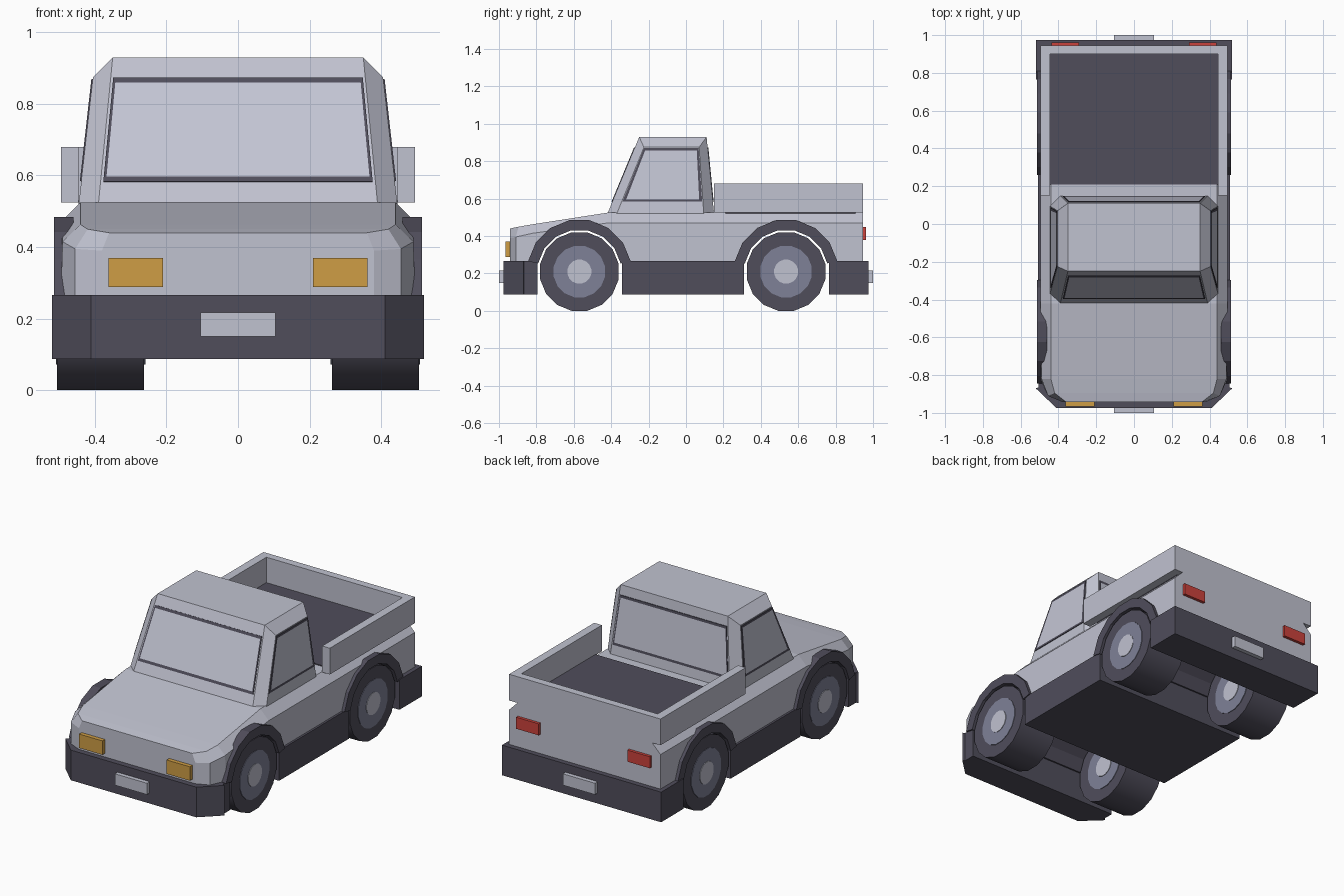
import bpy, bmesh, math
from mathutils import Vector

if "Cube" in bpy.data.objects:
    bpy.data.objects.remove(bpy.data.objects["Cube"])


def material(name, r, g, b):
    m = bpy.data.materials.new(name)
    m.diffuse_color = (r, g, b, 1)
    m.use_nodes = True
    m.node_tree.nodes["Principled BSDF"].inputs["Base Color"].default_value = m.diffuse_color
    return m


PAINT = material("silver paint", 0.53, 0.54, 0.63)
GLASS = material("pale glass", 0.55, 0.56, 0.66)
DARK = material("dark trim", 0.08, 0.075, 0.105)
HUB = material("wheel grey", 0.21, 0.22, 0.31)
AMBER = material("amber lamp", 0.62, 0.34, 0.06)
RED = material("red lamp", 0.6, 0.055, 0.045)

AXLES = (-0.57, 0.535)
AXLE_Z = 0.21


def mesh_object(name, verts, faces, *mats, fix=True):
    me = bpy.data.meshes.new(name)
    me.from_pydata([tuple(v) for v in verts], [], faces)
    if fix:
        bm = bmesh.new()
        bm.from_mesh(me)
        bmesh.ops.recalc_face_normals(bm, faces=bm.faces[:])
        bm.to_mesh(me)
        bm.free()
    for m in mats:
        me.materials.append(m)
    ob = bpy.data.objects.new(name, me)
    bpy.context.collection.objects.link(ob)
    return ob


def prism(name, pts, lo, hi, axis, mat):
    """Extrude an outline: axis 'x' takes (y, z) points, axis 'z' takes (x, y)."""
    n = len(pts)
    place = (lambda p, d: (d, *p)) if axis == 'x' else (lambda p, d: (*p, d))
    verts = [place(p, d) for d in (lo, hi) for p in pts]
    faces = [tuple(range(n)), tuple(range(n, 2 * n))]
    faces += [(i, (i + 1) % n, (i + 1) % n + n, i + n) for i in range(n)]
    return mesh_object(name, verts, faces, mat)


def box(name, x0, x1, y0, y1, z0, z1, mat):
    return prism(name, [(x0, y0), (x1, y0), (x1, y1), (x0, y1)], z0, z1, 'z', mat)


def arc(y, r, count=16):
    """Points of a 16-sided circle around an axle, flat side on top."""
    angles = [math.radians(11.25 + 22.5 * i) for i in range(count)]
    return [(y + r * math.cos(a), AXLE_Z + r * math.sin(a)) for a in angles]


def span(side, a, b):
    return sorted((side * a, side * b))


# Lower body: lofted rings (sill, belt line, top edge) with rounded nose corners
sill = [(0.495, 0.945, 0.265), (0.495, -0.42, 0.265), (0.495, -0.82, 0.265),
        (0.455, -0.91, 0.265), (0.38, -0.942, 0.265)]
belt = [(0.495, 0.945, 0.47), (0.495, -0.42, 0.47), (0.49, -0.82, 0.415),
        (0.455, -0.91, 0.395), (0.38, -0.942, 0.39)]
top = [(0.44, 0.945, 0.525), (0.44, -0.42, 0.525), (0.44, -0.82, 0.463),
       (0.42, -0.895, 0.45), (0.36, -0.942, 0.44)]
verts, faces = [], []
for ring in (sill, belt, top):
    verts += ring + [(-x, y, z) for x, y, z in reversed(ring)]
for k in (0, 10):
    faces += [(k + i, k + (i + 1) % 10, k + 10 + (i + 1) % 10, k + 10 + i)
              for i in range(10)]
for k in (0, 20):
    faces += [(k + i, k + i + 1, k + 8 - i, k + 9 - i) for i in range(4)]
body = mesh_object("body", verts, faces, PAINT, DARK)

# Wheel wells cut right through the body
for y in AXLES:
    cutter = prism("well_cutter", arc(y, 0.225), -0.7, 0.7, 'x', DARK)
    cutter.hide_render = True
    mod = body.modifiers.new("well", 'BOOLEAN')
    mod.operation = 'DIFFERENCE'
    mod.solver = 'EXACT'
    mod.object = cutter
    bpy.context.view_layer.objects.active = body
    bpy.ops.object.modifier_apply(modifier=mod.name)
    bpy.data.objects.remove(cutter)
for p in body.data.polygons:
    p.material_index = 1 if p.normal.z < -0.1 else 0
    near = min(math.hypot(p.center.y - y, p.center.z - AXLE_Z) for y in AXLES)
    if near < 0.23 and abs(p.normal.x) < 0.1:
        p.material_index = 1

# Cab: tapered shell with chamfered corners and roof edges
cab_base = [(0.39, -0.42), (0.445, -0.37), (0.445, 0.095), (0.39, 0.15)]
cab_base += [(-x, y) for x, y in reversed(cab_base)]
cab_side = [(0.405, -0.225), (0.405, 0.07), (-0.405, 0.07), (-0.405, -0.225)]
cab_roof = [(0.35, -0.25), (0.35, 0.11), (-0.35, 0.11), (-0.35, -0.25)]
cab_v = [Vector((x, y, 0.52)) for x, y in cab_base]
cab_v += [Vector((x, y, 0.875)) for x, y in cab_side]
cab_v += [Vector((x, y, 0.93)) for x, y in cab_roof]
windows = {"windshield": (7, 0, 12, 15), "right_window": (1, 2, 9, 8),
           "rear_window": (3, 4, 14, 13), "left_window": (5, 6, 11, 10)}
cab_f = list(windows.values())
cab_f += [(0, 1, 8, 12), (2, 3, 13, 9), (4, 5, 10, 14), (6, 7, 15, 11),
          (12, 8, 9, 13), (14, 10, 11, 15), (12, 13, 14, 15), tuple(range(8))]
mesh_object("cab", cab_v, cab_f, PAINT)

# Windows: a thin dark frame with the glass inside it
for name, ids in windows.items():
    a, b, c, d = (cab_v[i] for i in ids)
    normal = (b - a).cross(d - a).normalized()
    side = "left" in name or "right" in name
    v0, v1 = (0.18, 0.985) if side else (0.15, 0.86)
    fu, fv = (0.045, 0.035) if side else (0.02, 0.035)

    def patch(u0, u1, w0, w1, lift):
        return [a.lerp(b, u).lerp(d.lerp(c, u), w) + normal * lift
                for u, w in ((u0, w0), (u1, w0), (u1, w1), (u0, w1))]
    outer = patch(0.01, 0.99, v0, v1, 0.004)
    inner = patch(fu, 1 - fu, v0 + fv, v1 - fv, 0.004)
    root = patch(0.01, 0.99, v0, v1, -0.002)
    quads = [(i, (i + 1) % 4, (i + 1) % 4 + 4, i + 4) for i in range(4)]
    quads += [(i + 8, (i + 1) % 4 + 8, (i + 1) % 4, i) for i in range(4)]
    ob = mesh_object(name, outer + inner + root, quads + [(4, 5, 6, 7)],
                     DARK, GLASS, fix=False)
    ob.data.polygons[8].material_index = 1

# Cargo bed: floor, two rails and tailgate
box("bed_floor", -0.446, 0.446, 0.21, 0.905, 0.52, 0.53, DARK)
outline = [(0.495, 0.15), (0.495, 0.945), (-0.495, 0.945), (-0.495, 0.15),
           (-0.445, 0.15), (-0.445, 0.9), (0.445, 0.9), (0.445, 0.15)]
prism("bed_walls", outline, 0.525, 0.68, 'z', PAINT)

# Dark lower trim: bumpers and the sill between the wheels
prism("front_bumper", [(-0.41, -0.975), (0.41, -0.975), (0.52, -0.87), (0.505, -0.865),
                       (0.505, -0.795), (-0.505, -0.795), (-0.505, -0.865),
                       (-0.52, -0.87)], 0.088, 0.266, 'z', DARK)
box("chassis_sill", -0.508, 0.508, -0.342, 0.31, 0.088, 0.266, DARK)
box("rear_bumper", -0.52, 0.52, 0.765, 0.975, 0.088, 0.266, DARK)

# Wheels and arches
for side, label in ((1, "right"), (-1, "left")):
    for y, end in zip(AXLES, ("front", "rear")):
        tag = f"{end}_{label}"
        tyre = prism("tyre_" + tag, arc(y, 0.214), *span(side, 0.262, 0.505), 'x', DARK)
        bpy.ops.object.select_all(action='DESELECT')
        tyre.select_set(True)
        bpy.context.view_layer.objects.active = tyre
        bpy.ops.object.shade_smooth_by_angle(angle=math.radians(35))
        prism("hub_" + tag, arc(y, 0.14), *span(side, 0.258, 0.508), 'x', HUB)
        prism("hub_cap_" + tag, arc(y, 0.065), *span(side, 0.255, 0.511), 'x', PAINT)
        ring = arc(y, 0.28, 8) + arc(y, 0.225, 8)[::-1]
        prism("arch_" + tag, ring, *span(side, 0.46, 0.514), 'x', DARK)
    # Lamps
    box(f"headlight_{label}", *span(side, 0.21, 0.362), -0.966, -0.93, 0.288, 0.37, AMBER)
    box(f"tail_lamp_{label}", *span(side, 0.29, 0.437), 0.93, 0.962, 0.38, 0.448, RED)

# Blank plates on the bumpers
box("front_plate", -0.105, 0.105, -1.0, -0.96, 0.15, 0.217, PAINT)
box("rear_plate", -0.105, 0.105, 0.96, 1.0, 0.15, 0.217, PAINT)
